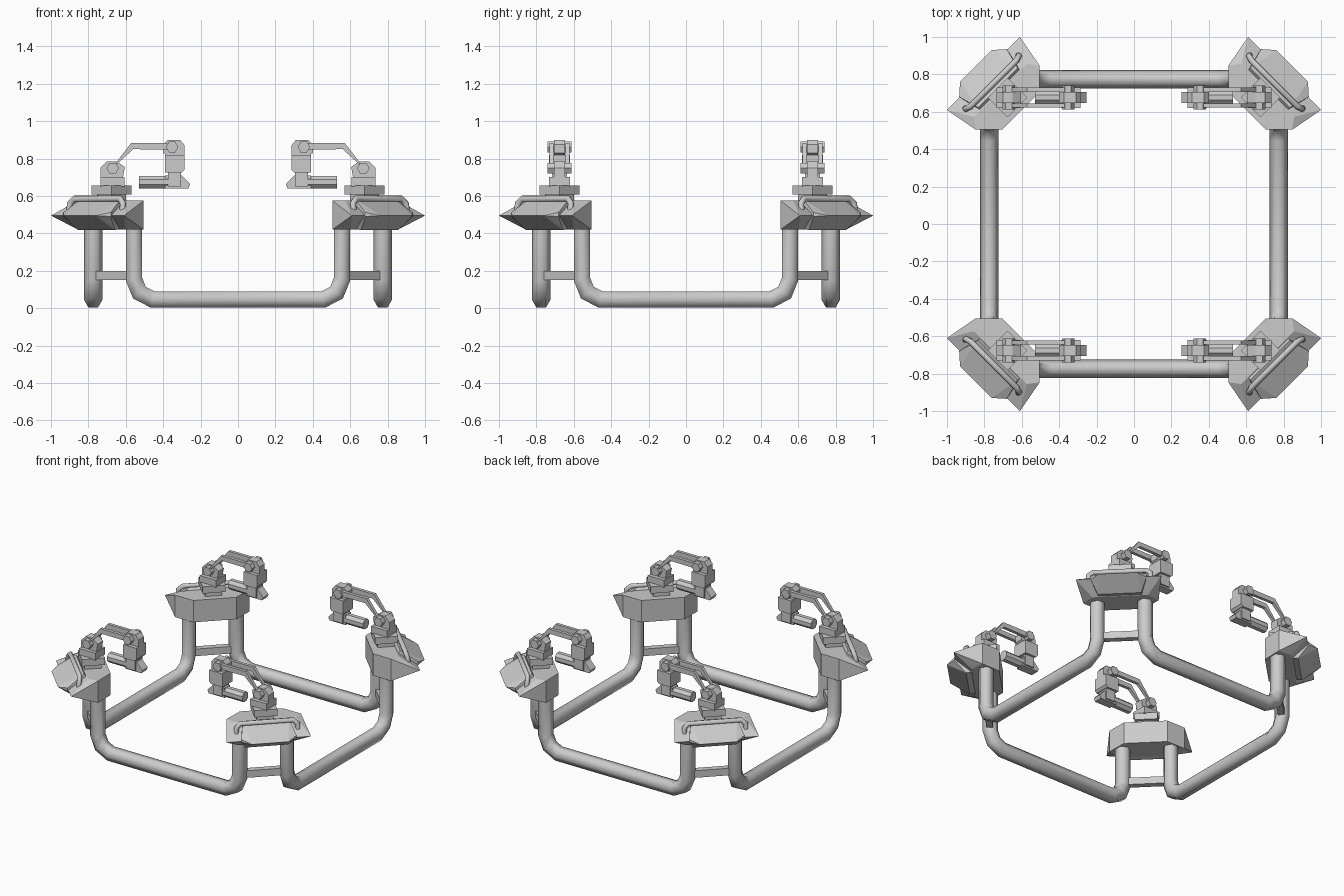
import bpy, bmesh, math
from mathutils import Vector

if "Cube" in bpy.data.objects:
    bpy.data.objects.remove(bpy.data.objects["Cube"])

R2 = math.sqrt(2)


def finish(name, bm, smooth=None):
    bmesh.ops.recalc_face_normals(bm, faces=bm.faces)
    me = bpy.data.meshes.new(name)
    bm.to_mesh(me)
    bm.free()
    ob = bpy.data.objects.new(name, me)
    bpy.context.collection.objects.link(ob)
    if smooth:
        bpy.ops.object.select_all(action='DESELECT')
        ob.select_set(True)
        bpy.context.view_layer.objects.active = ob
        bpy.ops.object.shade_smooth_by_angle(angle=math.radians(smooth))
    return ob


def solids(name, pieces):
    """One object made of convex pieces, each given by its corner points."""
    bm = bmesh.new()
    for pts in pieces:
        vs = [bm.verts.new(p) for p in pts]
        r = bmesh.ops.convex_hull(bm, input=vs)
        junk = {v for v in r['geom_interior'] + r['geom_unused']
                if isinstance(v, bmesh.types.BMVert)}
        bmesh.ops.delete(bm, geom=list(junk), context='VERTS')
    bmesh.ops.dissolve_limit(bm, angle_limit=0.01, verts=bm.verts, edges=bm.edges)
    return finish(name, bm)


def sweep(name, path, r, n, side, smooth):
    """Tube of n sides along a flat path; side is the normal of its plane."""
    bm = bmesh.new()
    path = [Vector(p) for p in path]
    side = Vector(side).normalized()
    rings = []
    for i, p in enumerate(path):
        a = (p - path[max(i - 1, 0)]).normalized()
        b = (path[min(i + 1, len(path) - 1)] - p).normalized()
        t = (a + b).normalized()
        k = 1 / max(0.5, t.dot(a if i else b))
        up = t.cross(side).normalized() * k
        rings.append([bm.verts.new(p + r * (math.cos(q) * side + math.sin(q) * up))
                      for q in (2 * math.pi * j / n for j in range(n))])
    for A, B in zip(rings, rings[1:]):
        for j in range(n):
            bm.faces.new((A[j], A[(j + 1) % n], B[(j + 1) % n], B[j]))
    bm.faces.new(rings[0])
    bm.faces.new(rings[-1])
    return finish(name, bm, smooth)


# Four U-shaped frame tubes
half = [(.556, .45), (.556, .155), (.527, .083), (.455, .046)]
prof = half + [(-a, z) for a, z in reversed(half)]
for s, n in ((-1, 'front'), (1, 'back')):
    sweep(n + '_tube', [(a, .774 * s, z) for a, z in prof], .05, 6, (0, 1, 0), 65)
for s, n in ((-1, 'left'), (1, 'right')):
    sweep(n + '_tube', [(.774 * s, a, z) for a, z in prof], .05, 6, (1, 0, 0), 65)


def corner(sx, sy, tag):
    # diagonal frame: u points outward, v runs along the corner
    def P(u, v, z):
        return ((u + v) / R2 * sx, (u - v) / R2 * sy, z)

    def both(pts):
        return [P(u, s * v, z) for u, v, z in pts for s in (-1, 1)]

    def box(u0, u1, v, z0, z1):
        return both([(u, v, z) for u in (u0, u1) for z in (z0, z1)])

    # arm frame: x measured from the centre, y from the arm's own plane
    def prism(poly, w, off=0):
        return [(x * sx, .676 * sy + off + s * w, z) for x, z in poly for s in (-1, 1)]

    def hexa(x, z, r):
        return [(x + r * math.cos(i * math.pi / 3), z + r * math.sin(i * math.pi / 3))
                for i in range(6)]

    # Brace between the two legs
    solids(tag + '_brace', [box(.918, .96, .13, .15, .2)])
    # Corner block with wing tips, and its raised outer panel
    solids(tag + '_corner_block', [both([
        (.856, .14, .42), (.856, .14, .575), (.955, .242, .42), (.955, .242, .575),
        (1.01, .2, .575), (1.03, .18, .42), (1.138, .276, .495)])])
    solids(tag + '_outer_panel', [both([
        (1.0, .15, .55), (1.03, .15, .588), (1.142, .18, .512), (1.195, .12, .495),
        (1.142, .18, .49), (1.07, .14, .417), (1.0, .14, .43)])])
    # Grab handle
    h = [(1.075, .2, .52), (1.07, .2, .56), (1.062, .172, .585)]
    sweep(tag + '_handle', [P(*p) for p in h] + [P(u, -v, z) for u, v, z in reversed(h)],
          .016, 8, (sx, sy, 0), 50)
    # Arm base, set diagonally on the block
    solids(tag + '_arm_base', [box(.9, 1.01, .055, .56, .61),
                               box(.881, 1.031, .075, .607, .655)])
    # Shoulder turret and pivot
    solids(tag + '_shoulder', [
        prism([(.607, .65), (.735, .65), (.735, .7), (.607, .7)], .055),
        prism([(.615, .7), (.735, .7), (.735, .75), (.70, .785), (.65, .785),
               (.605, .755)], .03),
        prism(hexa(.67, .748, .033), .065)])
    # Twin arm bars with a bend
    bars = []
    for o in (-.042, .042):
        bars.append(prism([(.684, .737), (.658, .76), (.571, .883), (.56, .85)], .011, o))
        bars.append(prism([(.571, .883), (.56, .85), (.355, .848), (.355, .883)], .011, o))
    solids(tag + '_arm_bars', bars)
    # Elbow head and wrist
    solids(tag + '_elbow', [
        prism([(.4, .83), (.4, .875), (.375, .9), (.31, .9), (.285, .87), (.285, .82),
               (.38, .815)], .03),
        prism(hexa(.352, .862, .033), .065),
        prism([(.39, .82), (.285, .82), (.285, .74), (.3, .725), (.39, .725)], .055),
        prism([(.375, .73), (.305, .73), (.305, .65), (.375, .65)], .04)])
    # Tool head: claw on the inner side, barrel on the outer side
    solids(tag + '_tool_claw', [prism([(.39, .71), (.30, .71), (.255, .662), (.265, .64),
                                       (.39, .64)], .03)])
    sweep(tag + '_tool_barrel', [(x * sx, .676 * sy, .674) for x in (.34, .53)],
          .036, 8, (0, math.cos(.3927), math.sin(.3927)), 30)


for sx, nx in ((-1, 'left'), (1, 'right')):
    for sy, ny in ((-1, 'front'), (1, 'back')):
        corner(sx, sy, ny + '_' + nx)
